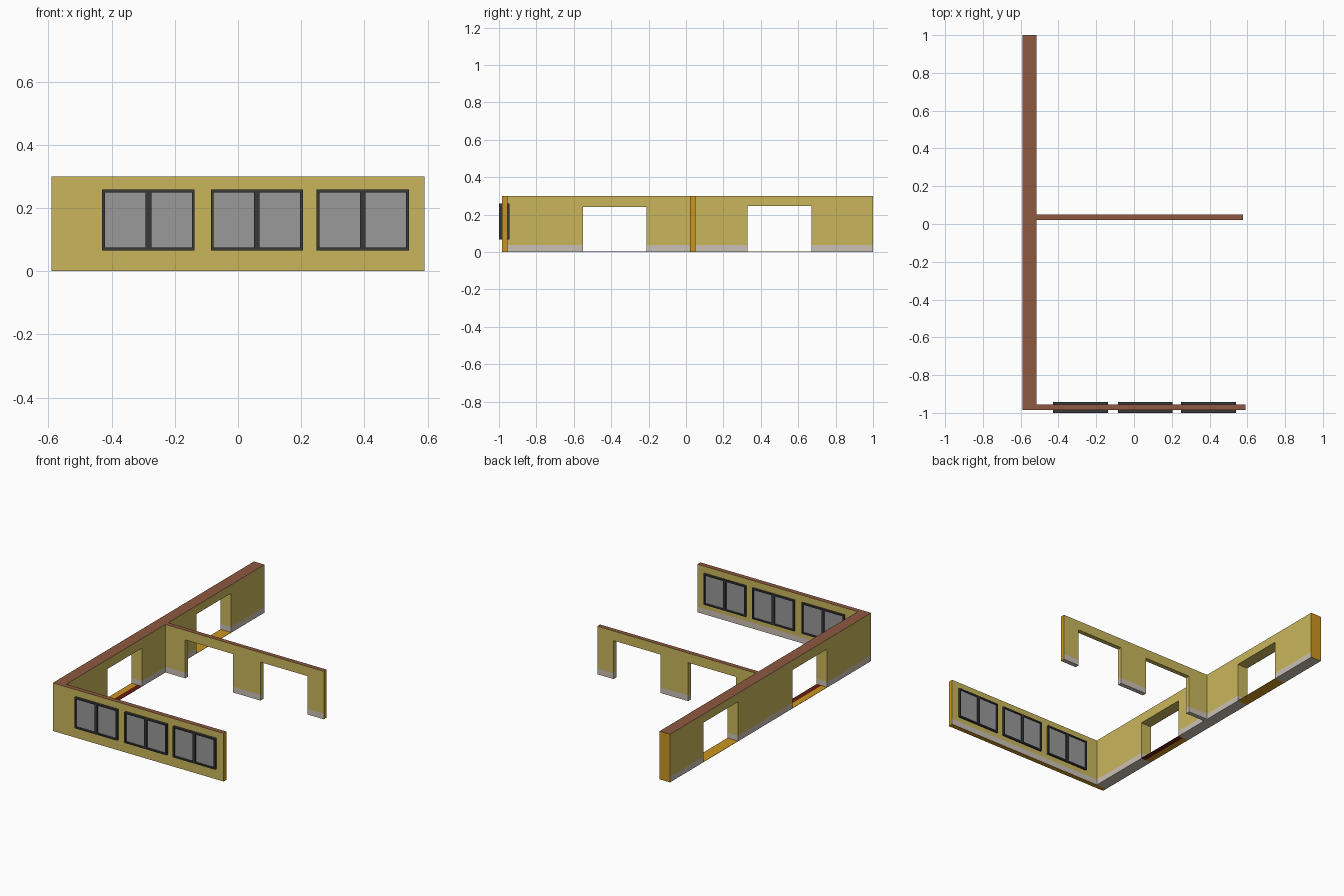
import bpy, bmesh
from mathutils import Matrix

if "Cube" in bpy.data.objects:
    bpy.data.objects.remove(bpy.data.objects["Cube"])


def material(name, r, g, b):
    m = bpy.data.materials.new(name)
    m.diffuse_color = (r, g, b, 1)
    m.use_nodes = True
    m.node_tree.nodes["Principled BSDF"].inputs["Base Color"].default_value = m.diffuse_color
    return m


YELLOW = material("wall yellow", 0.59, 0.47, 0.107)
BEIGE = material("baseboard beige", 0.60, 0.53, 0.46)
BROWN = material("wall top brown", 0.27, 0.10, 0.052)
ORANGE = material("end orange", 0.60, 0.30, 0.015)
DARK = material("frame dark grey", 0.04, 0.04, 0.04)
GREY = material("pane grey", 0.32, 0.32, 0.32)
RED = material("threshold dark red", 0.13, 0.012, 0.006)
WALL_MATS = [YELLOW, BEIGE, BROWN, ORANGE]
H, BASE = 0.30, 0.036


def add_object(name, bm, mats):
    bmesh.ops.recalc_face_normals(bm, faces=bm.faces[:])
    me = bpy.data.meshes.new(name)
    bm.to_mesh(me)
    bm.free()
    for m in mats:
        me.materials.append(m)
    ob = bpy.data.objects.new(name, me)
    bpy.context.collection.objects.link(ob)
    return ob


def add_box(bm, x0, x1, y0, y1, z0, z1, index=0):
    mat = (Matrix.Translation(((x0 + x1) / 2, (y0 + y1) / 2, (z0 + z1) / 2))
           @ Matrix.Diagonal((x1 - x0, y1 - y0, z1 - z0, 1)))
    vs = bmesh.ops.create_cube(bm, size=1, matrix=mat)["verts"]
    for f in {f for v in vs for f in v.link_faces}:
        f.material_index = index


def wall(name, along, u0, u1, t0, t1, doors=(), orange_base=False):
    """Wall running along axis 0 or 1; doors are (start, end, top) notches."""
    outline = [(u0, 0)]
    for a, b, top in doors:
        outline += [(a, 0), (a, top), (b, top), (b, 0)]
    outline += [(u1, 0), (u1, H), (u0, H)]
    bm = bmesh.new()
    place = (lambda u, t, z: (u, t, z)) if along == 0 else (lambda u, t, z: (t, u, z))
    face = bm.faces.new([bm.verts.new(place(u, t0, z)) for u, z in outline])
    ext = bmesh.ops.extrude_face_region(bm, geom=[face])
    moved = [g for g in ext["geom"] if isinstance(g, bmesh.types.BMVert)]
    bmesh.ops.translate(bm, verts=moved, vec=place(0, t1 - t0, 0))
    bmesh.ops.bisect_plane(bm, geom=bm.verts[:] + bm.edges[:] + bm.faces[:],
                           plane_co=(0, 0, BASE), plane_no=(0, 0, 1))
    bmesh.ops.recalc_face_normals(bm, faces=bm.faces[:])
    # colour by height and direction
    for f in bm.faces:
        c, n = f.calc_center_bounds(), f.normal
        if n.z > 0.9:
            f.material_index = 2
        elif n.z < -0.9:
            f.material_index = 0 if c.z > 0.01 else (3 if orange_base else 1)
        elif n[along] > 0.9 and c[along] > u1 - 0.001:
            f.material_index = 3
        elif c.z < BASE and not (orange_base and n.y < -0.9):
            f.material_index = 1
    return add_object(name, bm, WALL_MATS)


# walls
SIDE_DOORS = [(-0.55, -0.21, 0.24), (0.33, 0.67, 0.247)]
wall("side_wall", 1, -0.955, 1.0, -0.59, -0.517, SIDE_DOORS)
wall("middle_wall", 0, -0.517, 0.578, 0.022, 0.05,
     [(-0.38, -0.05, 0.24), (0.14, 0.465, 0.24)])
wall("front_wall", 0, -0.59, 0.59, -0.985, -0.955, orange_base=True)

# door thresholds; the first one is partly dark red on the inner side
for i, (a, b, top) in enumerate(SIDE_DOORS):
    bm = bmesh.new()
    split = -0.55 if i == 0 else -0.517
    add_box(bm, -0.59, split, a, b, 0, 0.002)
    if i == 0:
        add_box(bm, split, -0.517, a, b, 0, 0.002, 1)
    add_object(f"threshold_{i + 1}", bm, [ORANGE, RED])

# windows: double panes in a frame passing through the front wall
Z0, Z1, BAR = 0.066, 0.258, 0.009
for i, (x0, x1) in enumerate([(-0.43, -0.137), (-0.086, 0.205), (0.249, 0.541)]):
    bm = bmesh.new()
    mid = (x0 + x1) / 2
    for a, b in [(x0, x0 + BAR), (mid - BAR, mid + BAR), (x1 - BAR, x1)]:
        add_box(bm, a, b, -1.0, -0.943, Z0, Z1)
    for a, b in [(x0 + BAR, mid - BAR), (mid + BAR, x1 - BAR)]:
        add_box(bm, a, b, -1.0, -0.943, Z0, Z0 + BAR)
        add_box(bm, a, b, -1.0, -0.943, Z1 - BAR, Z1)
    add_object(f"window_frame_{i + 1}", bm, [DARK])
    bm = bmesh.new()
    for a, b in [(x0 + BAR, mid - BAR), (mid + BAR, x1 - BAR)]:
        add_box(bm, a, b, -0.991, -0.950, Z0 + BAR, Z1 - BAR)
    add_object(f"window_panes_{i + 1}", bm, [GREY])
